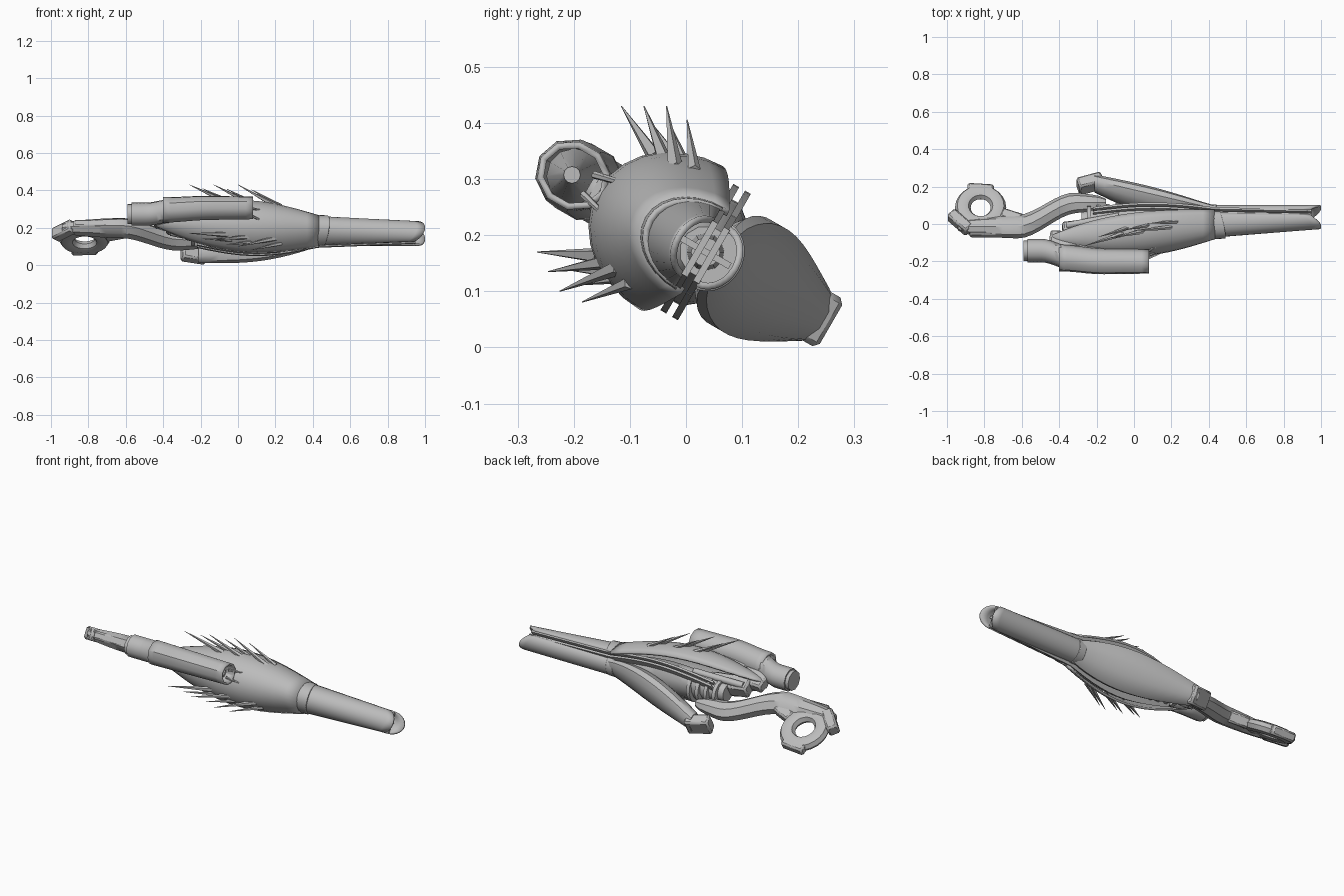
import bpy, bmesh
from math import sin, cos, pi, tau, radians
from mathutils import Vector, Matrix

cube = bpy.data.objects.get("Cube")
if cube:
    bpy.data.objects.remove(cube, do_unlink=True)

grey = bpy.data.materials.new("mid_grey")
grey.use_nodes = True
grey.diffuse_color = (.5, .5, .5, 1)
grey.node_tree.nodes["Principled BSDF"].inputs["Base Color"].default_value = grey.diffuse_color

# The weapon is modelled upright (x forward, z up) and rolled onto its side
ROLL = Matrix.Translation((0, .035, .17)) @ Matrix.Rotation(radians(60), 4, 'X')


def mix(a, b, t):
    return a + (b - a) * t


def bulge(t):
    return abs(sin(pi * t))


def ease(t):
    t = min(max(t, 0), 1)
    return t * t * (3 - 2 * t)


def finish(name, bm, wall=0, bevel=0):
    bmesh.ops.recalc_face_normals(bm, faces=bm.faces[:])
    mesh = bpy.data.meshes.new(name)
    bm.to_mesh(mesh)
    bm.free()
    mesh.materials.append(grey)
    part = bpy.data.objects.new(name, mesh)
    bpy.context.collection.objects.link(part)
    part.matrix_world = ROLL
    if wall:
        solid = part.modifiers.new("wall", 'SOLIDIFY')
        solid.thickness, solid.offset = wall, 0
    if bevel:
        part.modifiers.new("bevel", 'BEVEL').width = bevel
    bpy.ops.object.select_all(action='DESELECT')
    part.select_set(True)
    bpy.context.view_layer.objects.active = part
    bpy.ops.object.shade_smooth_by_angle(angle=radians(38))


def skin(bm, rows, closed=True):
    rings = [[bm.verts.new(point) for point in row] for row in rows]
    count = len(rings[0])
    for a, b in zip(rings, rings[1:]):
        for i in range(count if closed else count - 1):
            j = (i + 1) % count
            bm.faces.new((a[i], a[j], b[j], b[i]))
    return rings


def loft(name, start, end, rule, sides=8, steps=12, wall=0):
    """Body along x; rule(t) gives centre height, half width, half height."""
    bm = bmesh.new()
    flat = cos(pi / sides)
    rows = []
    for step in range(steps + 1):
        t = step / steps
        z, wide, tall = rule(t)
        turns = [(k + .5) * tau / sides for k in range(sides)]
        rows.append([(mix(start, end, t), wide * cos(a) / flat, z + tall * sin(a) / flat)
                     for a in turns])
    rings = skin(bm, rows)
    if not wall:
        bm.faces.new(rings[0])
        bm.faces.new(rings[-1])
    finish(name, bm, wall)


def shell(name, start, end, rule, lean=0, wall=.012, steps=14):
    """Half shell along x; rule(t) gives rim height, crown height, half width."""
    bm = bmesh.new()
    rows = []
    for step in range(steps + 1):
        t = step / steps
        rim, crown, wide = rule(t)
        turns = [pi * k / steps for k in range(steps + 1)]
        rows.append([(mix(start, end, t) + lean * t * sin(a), wide * cos(a),
                      mix(rim, crown, sin(a))) for a in turns])
    skin(bm, rows, closed=False)
    finish(name, bm, wall)


def align(start, end, axis, up):
    start, end = Vector(start), Vector(end)
    turn = (end - start).to_track_quat(axis, up).to_matrix().to_4x4()
    return Matrix.Translation((start + end) / 2) @ turn, (end - start).length


def rod(name, start, end, radius, tip, sides=12):
    place, length = align(start, end, 'Z', 'Y')
    bm = bmesh.new()
    bmesh.ops.create_cone(bm, cap_ends=True, segments=sides, radius1=radius, radius2=tip,
                          depth=length, matrix=place)
    finish(name, bm)


def block(name, start, end, width, height):
    """Bevelled box between two (x, z) points on the centre plane."""
    place, length = align((start[0], 0, start[1]), (end[0], 0, end[1]), 'X', 'Z')
    bm = bmesh.new()
    bmesh.ops.create_cube(bm, size=1, matrix=place @ Matrix.Diagonal((length, width, height, 1)))
    finish(name, bm, bevel=.01)


# Upper body shell, pointed at the rear and narrowing to the barrel
shell("upper_body", -.45, .43, lambda t: (
    .13 * (1 - t) ** 3 + .04 * bulge(t), mix(.15, .12, t) + .08 * bulge(t),
    mix(.02, .08, t) + .09 * bulge(t)))

# Split barrel: tapering top half, slimmer bottom half, nearly flush collars
shell("barrel_top", .4, .94, lambda t: (.015, mix(.11, .055, t), mix(.075, .055, t)), lean=.06)
shell("barrel_bottom", .4, .94, lambda t: (-.015, -.06, .056), lean=.06)
shell("top_collar", .4, .46, lambda t: (.012, mix(.12, .114, t), mix(.08, .077, t)), lean=.03)
shell("bottom_collar", .4, .44, lambda t: (-.012, -.063, .06))
rod("inner_barrel", (.1, 0, 0), (.92, 0, 0), .038, .026)

# Thin rails standing out between the halves, with the barrel cross brace
for side in (-1, 1):
    z = side * .012
    loft("side_rail", -.22, .42, lambda t: (z, .08 + .05 * bulge(t), .006), sides=4)
    loft("barrel_rail", .4, .95, lambda t: (z, mix(.08, .055, t), .006), sides=4)
loft("barrel_brace", .45, .94, lambda t: (0, .006, .05), sides=4)

# Swept spikes in mirrored rows, each with a shorter companion
for side in (-1, 1):
    for i in range(3):
        base = Vector((.13 * i - .06, side * .1, .16 - .02 * i))
        sweep = Vector((-.2, side * (.05 + .02 * i), .1 - .015 * i))
        rod("spike", base, base + sweep, .015, .001, sides=5)
        lower = base + Vector((.03, side * .015, -.03))
        rod("short_spike", lower, lower + sweep * .8, .012, .001, sides=5)

# Open tube on top with a lens inside and a rear housing
loft("top_tube", -.4, .08, lambda t: (
    mix(.25, .272, ease(2 * t)), .06 - .008 * t, .064 - .006 * t), sides=10, wall=.012)
rod("tube_lens", (-.25, 0, .27), (.03, 0, .275), .05, .015)
loft("tube_housing", -.57, -.34, lambda t: (
    mix(.205, .25, ease(t * 1.5 - .5)), .06, .06), sides=10)
loft("tube_rear_cap", -.59, -.56, lambda t: (.205, .052, .052), sides=10)
block("front_mount", (-.3, .18), (.03, .21), .06, .06)
block("rear_mount", (-.45, .14), (-.3, .15), .06, .1)
for side in (-1, 1):
    rod("tube_strut", (.05, side * .02, .24), (.18, side * .04, .16), .007, .004, sides=6)

# Lower horn sweeping back and down, with a blunt tilted end cap
loft("lower_horn", .44, -.21, lambda t: (
    -.03 - .18 * t ** 1.5, .055 + .053 * bulge(t ** .9), mix(.025, .045, t) + .025 * bulge(t)),
    sides=12)
block("horn_cap", (-.17, -.23), (-.3, -.19), .1, .065)

# Exposed mechanism between the upper shell and the horn
loft("core", -.28, .42, lambda t: (
    .02 * (1 - t), .045 + .06 * bulge(t), .045 + .03 * bulge(t)), sides=12)
for i in range(4):
    x, radius = .05 * i - .25, .07 + .006 * i
    rod("core_rib", (x, 0, .01), (x + .02, 0, .01), radius, radius, sides=16)
for side in (-1, 1):
    rod("core_pipe", (-.36, side * .035, .07), (-.08, side * .085, .04), .018, .018)
block("core_block", (-.38, .09), (-.16, .06), .08, .09)

# Rear arm bending down under the body
loft("rear_arm", -.94, -.15, lambda t: (
    mix(.057, -.09, ease(2.5 * t - 1)), .02 + .028 * bulge(t) ** .5,
    .02 + .042 * bulge(t) ** .5), steps=20)
block("arm_ridge", (-.88, .105), (-.62, .105), .045, .02)

# Ring grip at the rear with its heel, toe and bridge
bm = bmesh.new()
turns = [tau * k / 8 for k in range(8)]
skin(bm, [[(-.82 + r * cos(a), .032 * sin(b), -.06 + r * sin(a))
           for b in turns for r in [.095 + .042 * cos(b)]]
          for a in [tau * k / 24 for k in range(25)]])
bmesh.ops.remove_doubles(bm, verts=bm.verts[:], dist=.001)
finish("ring_grip", bm)
block("grip_heel", (-.98, -.02), (-.88, .08), .07, .06)
block("grip_toe", (-.89, -.18), (-.75, -.17), .05, .05)
block("grip_bridge", (-.71, -.02), (-.6, .02), .06, .06)
